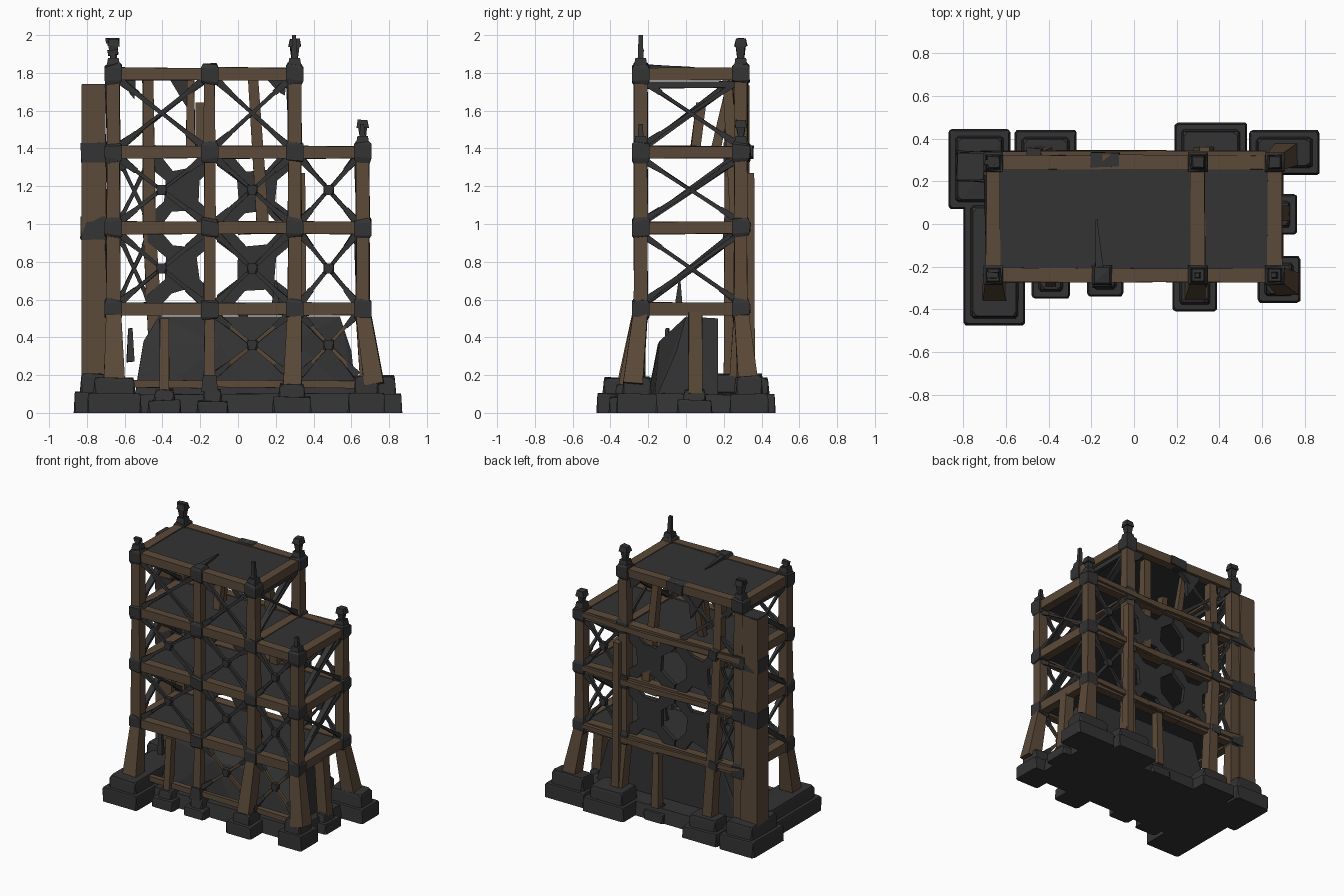
import bpy, bmesh, math, random
from mathutils import Vector, Matrix

if "Cube" in bpy.data.objects:
    bpy.data.objects.remove(bpy.data.objects["Cube"])

random.seed(4)


def material(name, c):
    m = bpy.data.materials.new(name)
    m.diffuse_color = (*c, 1)
    m.use_nodes = True
    m.node_tree.nodes["Principled BSDF"].inputs["Base Color"].default_value = m.diffuse_color
    return m


WOOD = material("brown timber", (0.105, 0.068, 0.040))
DARK = material("charcoal stone and iron", (0.033, 0.033, 0.034))
parts = {}


def mesh_of(name, mat):
    return parts.setdefault(name, (bmesh.new(), mat))[0]


def hull(name, pts, mat):
    bm = mesh_of(name, mat)
    vs = [bm.verts.new(p) for p in pts]
    r = bmesh.ops.convex_hull(bm, input=vs)
    junk = [v for v in set(r["geom_interior"] + r["geom_unused"]) if isinstance(v, bmesh.types.BMVert)]
    bmesh.ops.delete(bm, geom=junk, context='VERTS')


def beam(name, p, q, w0, w1=None, mat=WOOD, depth=1.0, jit=0.003):
    """Square timber from p to q, width w0 tapering to w1."""
    p, q = Vector(p), Vector(q)
    w1 = w1 or w0
    d = (q - p).normalized()
    up = Vector((0, 1, 0)) if abs(d.z) > 0.2 and abs(d.y) < 0.9 else Vector((0, 0, 1))
    s = d.cross(up).normalized()
    t = s.cross(d)
    bm = mesh_of(name, mat)
    rings = []
    for c, w in ((p, w0), (q, w1)):
        rings.append([bm.verts.new(c + s * a * w / 2 + t * b * w / 2 * depth
                                   + Vector([random.uniform(-jit, jit) for _ in range(3)]))
                      for a, b in ((-1, -1), (1, -1), (1, 1), (-1, 1))])
    a, b = rings
    bm.faces.new(a[::-1])
    bm.faces.new(b)
    for i in range(4):
        bm.faces.new((a[i], a[(i + 1) % 4], b[(i + 1) % 4], b[i]))


def block(name, x0, x1, y0, y1, z0, z1, mat, inset=0.0, cut=0.0, jit=0.0):
    """Box with tapered top and optional chipped corners."""
    pts = []
    for z, k in ((z0, 0), (z1, inset)):
        for x, sx in ((x0, 1), (x1, -1)):
            for y, sy in ((y0, 1), (y1, -1)):
                j = lambda: random.uniform(0, jit) if jit else 0
                px, py = x + sx * k, y + sy * k
                pz = z - (j() if z == z1 else 0)
                if cut:
                    pts += [(px + sx * (cut + j()), py, pz), (px, py + sy * (cut + j()), pz)]
                    if z == z1:
                        pts.append((px - sx * inset * 0.3, py - sy * inset * 0.3, pz - cut * 1.5))
                else:
                    pts.append((px, py, pz))
    hull(name, pts, mat)


F, B = -0.24, 0.29                      # front and back post lines
XS = (-0.66, -0.15, 0.30, 0.66)         # post columns
ZS = (0.55, 0.98, 1.38, 1.795)          # floor levels

# stone base, footings and inner rubble mound
block("base_slab", -0.70, 0.70, -0.27, 0.33, 0, 0.11, DARK, 0.02, 0.03, 0.02)
footings = ((-0.87, -0.58, 0.07, 0.445, 0.21), (-0.56, -0.27, 0.22, 0.44, 0.17),
            (0.19, 0.53, 0.22, 0.475, 0.19), (0.54, 0.87, 0.23, 0.44, 0.20),
            (0.62, 0.765, -0.05, 0.14, 0.13), (0.58, 0.78, -0.37, -0.15, 0.20),
            (0.18, 0.39, -0.41, -0.20, 0.16), (-0.22, -0.05, -0.34, -0.18, 0.13),
            (-0.48, -0.30, -0.35, -0.18, 0.13), (-0.80, -0.51, -0.475, 0.12, 0.19),
            (-0.05, 0.12, 0.22, 0.345, 0.13))
for x0, x1, y0, y1, h in footings:
    block("stone_footings", x0, x1, y0, y1, 0, h * 0.55, DARK, 0.008, 0.006, 0.012)
    block("stone_footings", x0 + .03, x1 - .03, y0 + .03, y1 - .03, h * 0.4, h, DARK, 0.014, 0.012, 0.012)
hull("rubble_mound", [(-0.56, -0.16, 0), (-0.53, 0.16, 0.2), (-0.50, -0.05, 0.38), (-0.42, 0.0, 0.51),
                      (-0.40, 0.17, 0.50), (0.54, 0.0, 0.51), (0.50, 0.17, 0.50), (0.60, -0.05, 0.33),
                      (0.63, -0.17, 0.05), (0.62, 0.17, 0.1), (0.1, -0.20, 0.1), (-0.1, -0.15, 0.36),
                      (0.3, -0.14, 0.38), (-0.56, 0.17, 0), (0.63, 0.17, 0)], DARK)

# posts, iron joints, caps and finials
for x in XS:
    top = ZS[3] if x < 0.5 else ZS[2]
    for y in (F, B):
        if x == -0.15 and y == B:
            continue
        w = 0.056 if x == -0.15 else 0.068
        for z0, z1 in zip(ZS, ZS[1:]):
            if z1 <= top:
                beam("posts", (x, y, z0), (x, y, z1), w + 0.006, w)
        for z in ZS:
            if z <= top:
                h = 0.05
                hull("iron_joints", [(x + sx * a, y + sy * a, z + dz + random.uniform(-.012, .012))
                                     for sx in (-1, 1) for sy in (-1, 1)
                                     for a, dz in ((0.046, h * .7), (0.046, -h * .7), (0.036, h), (0.038, -h))], DARK)
        if x == -0.15:
            continue
        block("corner_caps", x - .042, x + .042, y - .042, y + .042, top, top + 0.085, DARK, 0.014)
        if y == B:      # rear finials are stout, front ones slim
            tip = top + (0.185 if x < 0.5 else 0.17)
            beam("rear_finials", (x, y, top + 0.07), (x, y, tip - 0.035), 0.03, 0.05, DARK)
            beam("rear_finials", (x, y, tip - 0.04), (x, y, tip), 0.066, 0.05, DARK)
        else:
            tip = {-0.66: 1.92, 0.30: 2.0, 0.66: 1.53}[x]
            beam("front_finials", (x, y, top + 0.07), (x - .004, y, tip), 0.032, 0.022, DARK, jit=0)
beam("finial_hooks", (-0.70, B, 1.97), (-0.63, B, 1.97), 0.026, 0.03, DARK)
beam("finial_hooks", (-0.69, F, 1.905), (-0.635, F, 1.91), 0.03, 0.026, DARK)

# splayed legs down to the footings
for a, b, w in (((-0.66, F, .55), (-0.655, -0.31, .15), .115), ((0.30, F, .55), (0.285, -0.31, .12), .10),
                ((0.66, F, .55), (0.72, -0.28, .15), .105), ((-0.15, F, .55), (-0.15, -0.25, .1), .065),
                ((0.66, B, .55), (0.72, 0.33, .15), .105), ((0.30, B, .55), (0.33, 0.32, .15), .09),
                ((-0.66, B, .55), (-0.67, 0.28, .15), .10), ((0.66, 0.05, .53), (0.69, 0.05, .1), .075),
                ((-0.39, F, .50), (-0.39, -0.27, .1), .05), ((0.03, B, .53), (0.03, 0.30, .1), .06)):
    beam("splayed_legs", a, b, 0.075 if w > .07 else .05, w)

# large side column with iron bands, and extra rear posts
beam("side_column", (-0.76, 0.27, 0.15), (-0.765, 0.27, 1.735), 0.14, 0.125)
block("column_cap", -0.827, -0.702, 0.208, 0.332, 1.735, 1.742, DARK)
for z0, z1 in ((0.92, 1.04), (1.33, 1.43)):
    beam("column_bands", (-0.763, 0.27, z0), (-0.763, 0.27, z1), 0.142, 0.134, DARK, jit=.006)
beam("rear_posts", (-0.42, 0.32, 0.12), (-0.47, 0.30, 0.98), 0.08, 0.07)
beam("rear_posts", (-0.47, 0.30, 0.95), (-0.475, 0.27, 1.76), 0.07, 0.06)
beam("rear_posts", (0.13, 0.27, 0.98), (0.08, 0.22, 1.77), 0.065, 0.05)
beam("rear_posts", (0.335, 0.335, 0.12), (0.33, 0.335, 1.27), 0.06, 0.05)
beam("rear_posts", (-0.25, 0.16, 1.40), (-0.25, 0.24, 1.78), 0.05, 0.035)
beam("rear_posts", (-0.2, 0.05, 1.40), (-0.2, 0.08, 1.64), 0.05, 0.05)

# floors and the horizontal beams round them
for i, z in enumerate(ZS):
    xr = XS[2] if i == 3 else XS[3]
    block("floor_decks", XS[0], xr, F, B, z - 0.015, z + 0.026, DARK)
    for y in (F, B):
        cols = [x for x in XS if x <= xr]
        for a, b in zip(cols, cols[1:]):
            beam("floor_beams", (a, y, z), (b, y, z), 0.068, 0.064)
    for x in (XS[0], xr) + ((XS[2],) if i == 2 else ()):
        beam("floor_beams", (x, F, z), (x, B, z), 0.068, 0.064)
    if i < 3:   # rough second rail nailed across the back
        beam("rear_rails", (-0.68, 0.325, z + .012), (0.15, 0.325, z - .008), 0.035, 0.04)
        beam("rear_rails", (0.0, 0.325, z - .015), (0.62, 0.325, z + .01), 0.04, 0.035)
        beam("rear_straps", (-0.50, 0.322, z), (-0.43, 0.322, z + .01), 0.07, 0.06, DARK)
        beam("rear_straps", (-0.72, 0.30, z), (-0.62, 0.30, z), 0.085, 0.08, DARK)
beam("rear_straps", (-0.2, B + .01, 1.79), (-0.07, B + .01, 1.80), 0.075, 0.065, DARK)
for a, b in zip(XS, XS[1:]):
    beam("sill_beams", (a, -0.25, 0.155), (b, -0.25, 0.15), 0.035, 0.04)
for x in XS[1:3]:
    block("sill_joints", x - .045, x + .045, -0.30, -0.21, 0.11, 0.20, DARK, 0.01)


def cross(p, q, r, s, w, mat, hub=True):
    """X brace p-q and r-s with a knot in the middle."""
    p, q, r, s = map(Vector, (p, q, r, s))
    for a, b in ((p, q), (r, s)):
        m = a.lerp(b, 0.5)
        n = "braces_wood" if mat is WOOD else "braces_iron"
        beam(n, a, m, w * 1.25, w * 0.9, mat)
        beam(n, m, b, w * 0.9, w * 1.25, mat)
        for e, f in ((a, b), (b, a)):       # dark end sleeves
            beam("brace_ends", e, e.lerp(f, 0.2), w * 2.1, w * 1.3, DARK)
    if hub:
        c = (p + q + r + s) / 4
        d = Vector((.027, .018, .027))
        block("brace_knots", c.x - d.x, c.x + d.x, c.y - d.y, c.y + d.y, c.z - d.z, c.z + d.z, DARK, 0, .012)


# X braces on the front, both ends and the back
levels = (0.17,) + ZS
for i, (z0, z1) in enumerate(zip(levels, levels[1:])):
    z0, z1 = z0 + .03, z1 - .03
    mat = WOOD if i == 0 else DARK
    for j, (a, b) in enumerate(zip(XS, XS[1:])):
        if i == 3 and j == 2 or i == 0 and j == 0:
            continue
        a, b = a + .03, b - .03
        cross((a, F, z0), (b, F, z1), (a, F, z1), (b, F, z0), 0.02, mat, i != 3)
        if j == 2 and i > 0:
            cross((a, B, z0), (b, B, z1), (a, B, z1), (b, B, z0), 0.02, mat)
    if i:
        for x in (XS[0], XS[2] if i == 3 else XS[3]):
            cross((x, F, z0), (x, B, z1), (x, F, z1), (x, B, z0), 0.018, DARK, False)
            beam("heavy_diagonals", (x - .02, F + .04, z0 + .01), (x - .02, B - .05, z1 - .02), 0.025, 0.045, DARK)
beam("top_end_rail", (0.30, F, 1.735), (0.30, B, 1.74), 0.035, 0.03, DARK)
beam("top_end_rail", (-0.66, F, 1.735), (-0.66, B, 1.74), 0.035, 0.03, DARK)
cross((-0.62, B, 1.41), (-0.18, B, 1.76), (-0.62, B, 1.76), (-0.18, B, 1.41), 0.02, DARK, False)


# ragged star-shaped webs across the back bays
def web(x0, x1, z0, z1, y):
    cx, cz, hw, hh = (x0 + x1) / 2, (z0 + z1) / 2, (x1 - x0) / 2, (z1 - z0) / 2
    r = lambda: random.uniform(-.06, .06)
    prof = []
    for sx, sz in ((1, 1), (-1, 1), (-1, -1), (1, -1)):
        corner = [(sx, sz * .72), (sx, sz), (sx * .6, sz)]
        prof += corner if sx * sz > 0 else corner[::-1]
        if sx * sz > 0:
            prof += [(sx * .28, sz * .62 + r()), (-sx * .25, sz * .58 + r())]
        else:
            prof += [(sx * .5 + r(), sz * .3), (sx * .5 + r(), -sz * .3)]
    bm = mesh_of("rear_webs", DARK)
    f = bm.faces.new([bm.verts.new((cx + u * hw, y, cz + v * hh)) for u, v in prof])
    g = bmesh.ops.extrude_face_region(bm, geom=[f])
    bmesh.ops.translate(bm, vec=(0, 0.03, 0), verts=[v for v in g["geom"] if isinstance(v, bmesh.types.BMVert)])


for z0, z1 in ((0.57, 0.96), (0.99, 1.36)):
    for x0, x1 in ((-0.48, -0.12), (-0.11, 0.30)):
        web(x0, x1, z0, z1, 0.265)
    cross((-0.64, B, z0), (-0.46, B, z1), (-0.64, B, z1), (-0.46, B, z0), 0.02, DARK, False)

# loose shards on the floors and torn plates under the top deck
beam("shards", (0.2, -0.04, 0.57), (0.2, -0.035, 0.70), 0.04, 0.008, DARK)
beam("shards", (-0.16, -0.22, 1.825), (-0.175, 0.02, 1.83), 0.04, 0.008, DARK)
beam("shards", (-0.57, -0.1, 0.27), (-0.57, -0.1, 0.45), 0.04, 0.02, DARK)
for x, w, d in ((-0.30, .14, .20), (0.2, .12, .10), (-0.58, .08, .12)):
    hull("torn_plates", [(x + u, y, z) for y in (0.27, 0.30)
                         for u, z in ((-w / 2, 1.78), (w / 2, 1.78), (w * .4, 1.78 - d), (w * .1, 1.76 - d * .6))], DARK)

# turn the collected parts into objects
for name, (bm, mat) in parts.items():
    bmesh.ops.recalc_face_normals(bm, faces=bm.faces)
    me = bpy.data.meshes.new(name)
    bm.to_mesh(me)
    bm.free()
    me.materials.append(mat)
    bpy.context.scene.collection.objects.link(bpy.data.objects.new(name, me))
